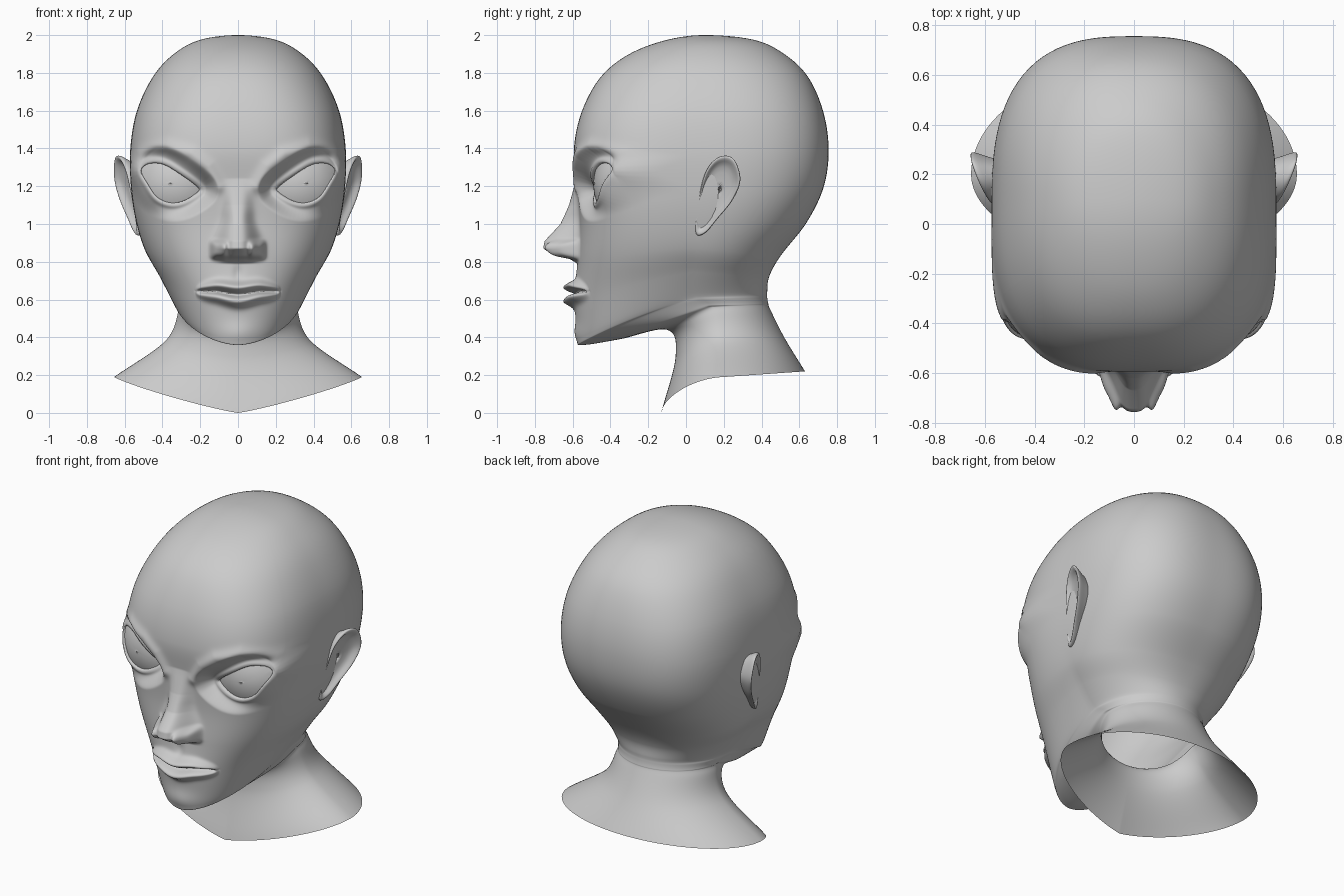
import bpy
from math import sin, cos, pi, exp, sqrt, hypot

if "Cube" in bpy.data.objects:
    bpy.data.objects.remove(bpy.data.objects["Cube"])

# Skull rings, level: height, front y, half width, back y
SKULL = [(2.0, .10, 0, .10), (1.975, -.10, .2, .36), (1.9, -.30, .34, .52), (1.78, -.45, .45, .645),
         (1.6, -.55, .535, .725), (1.4, -.593, .57, .755), (1.2, -.577, .567, .73)]
# Jaw and neck rings, tilted: front y,z | half width, side z | back y,z
NECK = [(-.565, 1.0, .543, 1.03, .64, 1.01), (-.575, .8, .495, .87, .5, .83),
        (-.58, .6, .42, .745, .44, .72), (-.57, .39, .35, .63, .43, .64),
        (-.54, .36, .335, .6, .43, .61), (-.35, .39, .32, .57, .435, .58),
        (-.1, .44, .315, .54, .445, .55), (-.055, .3, .385, .38, .52, .4),
        (-.13, 0, .655, .19, .63, .22)]
STEPS = [6, 7, 8, 10, 20, 34, 36, 36, 36, 34, 8, 10, 12, 10, 16]

EYE = [(.515, 1.28), (.48, 1.32), (.40, 1.32), (.31, 1.27), (.21, 1.195),
       (.215, 1.165), (.29, 1.12), (.36, 1.11), (.43, 1.14), (.48, 1.21)]
BROW = [(.10, 1.2), (.16, 1.3), (.25, 1.37), (.38, 1.41), (.52, 1.38)]
EAR = [(.05, .95), (.10, .95), (.17, 1.03), (.25, 1.13), (.29, 1.24),
       (.25, 1.35), (.17, 1.355), (.10, 1.27), (.06, 1.1)]
NOSE = [(.79, 0), (.815, .04), (.83, .12), (.87, .185), (.91, .18), (1.0, .1), (1.1, .05), (1.24, 0)]


def catmull(p0, p1, p2, p3, t):
    return [b + .5 * t * (c - a + t * (2*a - 5*b + 4*c - d + t * (3*(b - c) + d - a)))
            for a, b, c, d in zip(p0, p1, p2, p3)]


def closed_curve(pts, k):
    n = len(pts)
    return [catmull(pts[i-1], pts[i], pts[(i+1) % n], pts[(i+2) % n], j / k)
            for i in range(n) for j in range(k)]


def step(a, b, v):
    t = min(1, max(0, (v - a) / (b - a)))
    return t * t * (3 - 2 * t)


def gauss(v, c, w):
    return exp(-((v - c) / w) ** 2)


def table(tab, v):
    for (a, p), (b, q) in zip(tab, tab[1:]):
        if a <= v <= b:
            return p + (q - p) * (v - a) / (b - a)
    return 0


def line_dist(pts, x, z, closed):
    best, inside = 9, False
    for i in range(0 if closed else 1, len(pts)):
        (ax, az), (bx, bz) = pts[i-1], pts[i]
        dx, dz = bx - ax, bz - az
        t = min(1, max(0, ((x-ax)*dx + (z-az)*dz) / (dx*dx + dz*dz + 1e-12)))
        best = min(best, hypot(x - ax - t*dx, z - az - t*dz))
        if (az > z) != (bz > z) and x < ax + (z - az) * dx / dz:
            inside = not inside
    return -best if closed and inside else best


def eye_y(x, z):
    return -.22 - sqrt(max(.022, .0729 - (x - .31)**2 - (z - 1.21)**2))


EYE_LINE = closed_curve(EYE, 5)


def face_y(x, y, z):
    x = abs(x)
    # brow ridge and eye socket
    if 1.0 < z < 1.55 and x < .62:
        y -= .018 * exp(-(line_dist(BROW, x, z, False) / .035) ** 2)
        d = line_dist(EYE_LINE, x, z, True)
        if d < 0:
            return eye_y(x, z) - .012 + .045 * step(0, .01, -d)
        k = 1 - step(0, .1, d)
        y += (eye_y(x, z) - .012 - y) * k - .008 * gauss(d, .014, .012)
    # nose and nostril wings
    y -= table(NOSE, z) * exp(-(x / (.067 + .028 * step(1.05, .88, z))) ** 3)
    y -= .075 * exp(-((x - .1) / .04) ** 4 - ((z - .865) / .045) ** 4)
    # lips, mouth line, chin
    m = sqrt(max(0, 1 - (x / .225) ** 2))
    line = .625 + .018 * step(0, .13, x)
    w = .35 + .65 * m
    y -= .015 * gauss(x, 0, .16) * gauss(z, .62, .11)
    y -= .058 * m * gauss(z, line + .04 * m, .026 * w)
    y -= .056 * m * gauss(z, line - .034 * m, .03 * w)
    y += .035 * (1 - step(.19, .235, x)) * gauss(z, line, .011)
    y += .01 * gauss(x, 0, .025) * gauss(z, .74, .04)
    y -= .015 * gauss(x, 0, .1) * gauss(z, .42, .06)
    return y


def make(name, verts, faces):
    me = bpy.data.meshes.new(name)
    me.from_pydata(verts, [], faces)
    me.update()
    me.shade_smooth()
    ob = bpy.data.objects.new(name, me)
    bpy.context.collection.objects.link(ob)
    return ob


def ring_faces(rows, n, start=0):
    return [(start + r*n + i, start + (r+1)*n + i, start + (r+1)*n + (i+1) % n, start + r*n + (i+1) % n)
            for r in range(rows - 1) for i in range(n)]


# Head and neck: one loft of tilted rings with the face sculpted in
K = [(f, z, w, z, b, z) for z, f, w, b in SKULL] + NECK
before = (.3, 1.975, -.2, 1.975, -.16, 1.975)
after = [2*a - b for a, b in zip(K[-1], K[-2])]
P = [before] + K + [after]
rings = [(s + j / c, catmull(*P[s:s+4], j / c))
         for s, c in enumerate(STEPS) for j in range(c) if s or j]
rings.append((len(STEPS), K[-1]))

half = [i / 90 * pi / 3 for i in range(90)] + [pi/3 + i / 40 * pi * 2/3 for i in range(41)]
angles = half + [-a for a in half[-2:0:-1]]
N = len(angles)
verts = [(0, .1, 2.0)]
for t, (fy, fz, sx, sz, by, bz) in rings:
    sy = .1 - .07 * step(3, 8, t) + .17 * step(9, 15, t)
    bulge = gauss(t, 5.5, 3)
    nz = 2 - .3 * gauss(t, 11, 1) - .85 * step(13, 15, t)
    for a in angles:
        s, c = sin(a), cos(a)
        front = c > 0
        n = 2 + (.9 if front else .75) * bulge
        r = (abs(s)**n + abs(c)**n) ** (-1 / n)
        e = nz if front else n
        cy = abs(c) * r
        cz = max(0, 1 - min(1, abs(s) * r)**e) ** (1 / e)
        x = sx * s * r
        y = sy + ((fy if front else by) - sy) * cy
        z = sz + ((fz if front else bz) - sz) * cz
        if front and 4 < t < 12:
            y += (face_y(x, y, z) - y) * min(1, 12 - t)
        verts.append((x, y, z))
faces = ring_faces(len(rings), N, 1)
faces += [(0, 1 + i, 1 + (i+1) % N) for i in range(N)]
make("head_and_neck", verts, faces)

# Eyes and ears, one of each per side
for side, sgn in (("left", 1), ("right", -1)):
    n = len(EYE_LINE)
    verts = []
    for k in (1.06, .9, .75, .6, .45, .3, .15, .01):
        for px, pz in EYE_LINE:
            x, z = .36 + (px - .36) * k, 1.215 + (pz - 1.215) * k
            verts.append((sgn * x, eye_y(x, z), z))
    f = ring_faces(8, n) + [tuple(range(7*n, 8*n))]
    make(side + "_eye", verts, [q if sgn < 0 else q[::-1] for q in f])

    outline = closed_curve(EAR, 5)
    n = len(outline)
    verts = []
    rim = ((.7, -.11), (.85, -.05), (.97, -.018), (1, 0), (.96, .008),
           (.88, .004), (.78, -.018), (.6, -.032), (.02, -.035))
    for k, off in rim:
        for py, pz in outline:
            y, z = .17 + (py - .17) * k, 1.17 + (pz - 1.17) * k
            verts.append((sgn * (.555 + (y - .05) * .38 + (z - 1.2) * .12 + off), y, z))
    f = ring_faces(len(rim), n) + [tuple(range((len(rim) - 1) * n, len(rim) * n))]
    ear = make(side + "_ear", verts, [q if sgn > 0 else q[::-1] for q in f])
    ear.modifiers.new("smooth", 'SUBSURF').levels = 1
